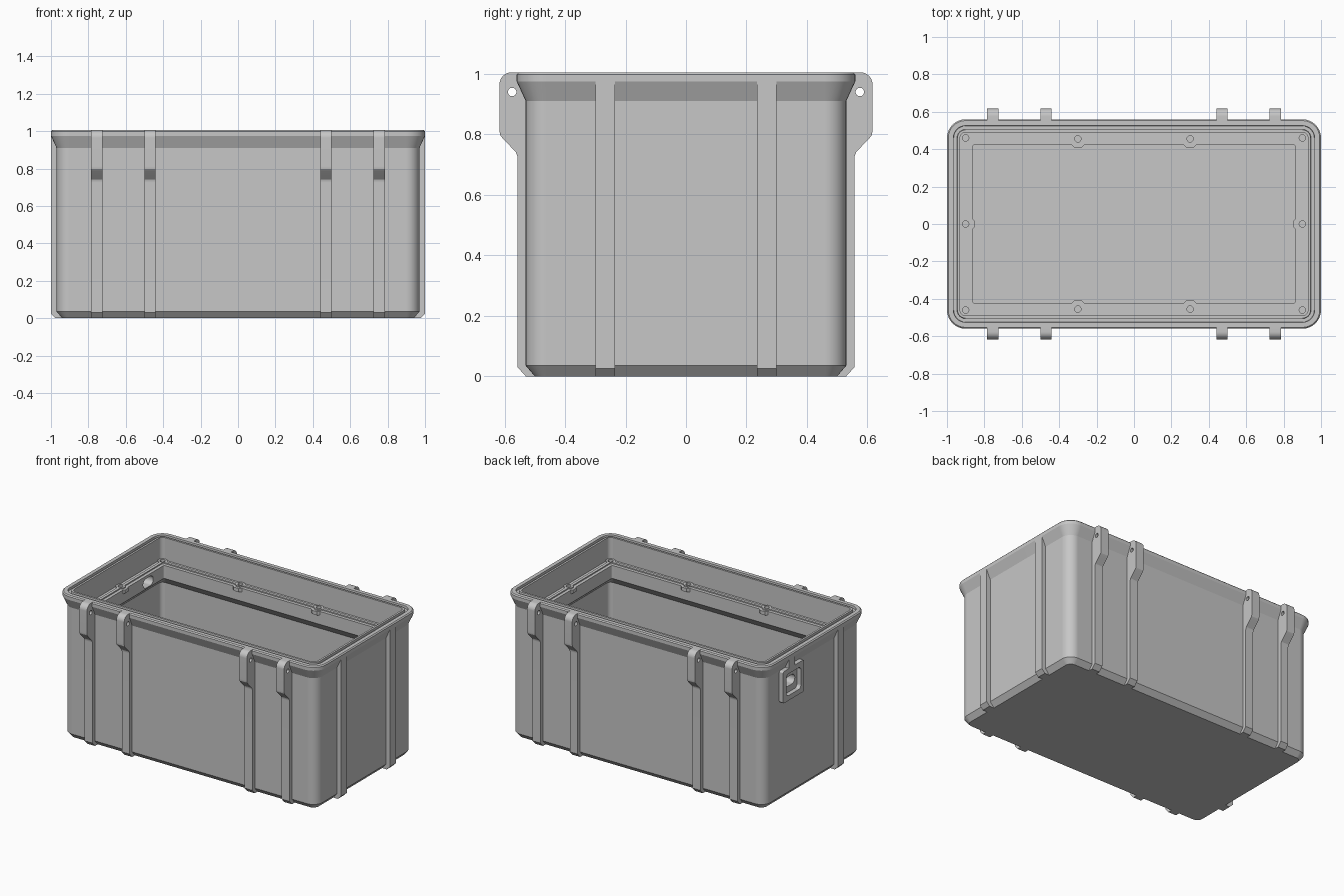
import bpy, bmesh, math
from mathutils import Matrix, Vector

old = bpy.data.objects.get("Cube")
if old:
    bpy.data.objects.remove(old, do_unlink=True)

grey = bpy.data.materials.new("light_grey")
grey.use_nodes = True
colour = (0.57, 0.57, 0.57, 1)
grey.diffuse_color = colour
grey.node_tree.nodes["Principled BSDF"].inputs["Base Color"].default_value = colour


def build(name, bm):
    """Turn a bmesh into a grey object."""
    bmesh.ops.recalc_face_normals(bm, faces=bm.faces)
    mesh = bpy.data.meshes.new(name)
    bm.to_mesh(mesh)
    bm.free()
    mesh.materials.append(grey)
    ob = bpy.data.objects.new(name, mesh)
    bpy.context.scene.collection.objects.link(ob)
    return ob


def activate(ob):
    bpy.ops.object.select_all(action="DESELECT")
    ob.select_set(True)
    bpy.context.view_layer.objects.active = ob


def cut(ob, cutter):
    """Subtract a cutter for good."""
    activate(ob)
    mod = ob.modifiers.new("cut", "BOOLEAN")
    mod.object = cutter
    mod.solver = "EXACT"
    mod.use_self = True
    bpy.ops.object.modifier_apply(modifier=mod.name)
    cutter.hide_render = True
    cutter.hide_viewport = True


def shade(ob):
    """Smooth the rounded parts, keep edges sharp and flat faces flat."""
    activate(ob)
    bpy.ops.object.shade_smooth_by_angle(angle=math.radians(20))
    mod = ob.modifiers.new("flat_faces", "WEIGHTED_NORMAL")
    mod.keep_sharp = True


def rounded_rect(hx, hy, r, steps=8):
    pts = []
    for k, (sx, sy) in enumerate([(1, 1), (-1, 1), (-1, -1), (1, -1)]):
        for i in range(steps + 1):
            a = math.pi / 2 * (k + i / steps)
            pts.append((sx * (hx - r) + r * math.cos(a), sy * (hy - r) + r * math.sin(a)))
    return pts


def prism(bm, pts, depth, matrix):
    """Extrude a flat outline by depth along its own z, then place it."""
    low = [bm.verts.new(matrix @ Vector((u, v, 0))) for u, v in pts]
    high = [bm.verts.new(matrix @ Vector((u, v, depth))) for u, v in pts]
    bm.faces.new(low)
    bm.faces.new(high)
    n = len(pts)
    for i in range(n):
        j = (i + 1) % n
        bm.faces.new((low[i], low[j], high[j], high[i]))


def circle(r, n):
    turns = [2 * math.pi * (i + .5) / n for i in range(n)]
    return [(r * math.cos(a), r * math.sin(a)) for a in turns]


# Frames that stand an outline upright and extrude it along x or y
def along_x(x, side=1):
    return Matrix(((0, 0, 1, x), (side, 0, 0, 0), (0, 1, 0, 0), (0, 0, 0, 1)))


def along_y(y, side=1):
    return Matrix(((side, 0, 0, 0), (0, 0, 1, y), (0, 1, 0, 0), (0, 0, 0, 1)))


# Crate shell: one section of (inset, height) swept round a rounded rectangle
section = [
    (.06, 0), (.03, .035), (.03, .91), (0, .975), (0, .998), (.007, 1.005),
    (.034, 1.005), (.036, .99), (.054, .99), (.056, 1.005), (.07, 1.005),
    (.07, .85), (.095, .85), (.095, .858), (.115, .858), (.115, .85),
    (.137, .85), (.137, .76), (.07, .695), (.07, .04),
]
bm = bmesh.new()
rings = []
for d, z in section:
    outline = rounded_rect(1 - d, .56 - d, max(.1 - d, .012))
    rings.append([bm.verts.new((x, y, z)) for x, y in outline])
for a, b in zip(rings, rings[1:]):
    n = len(a)
    for i in range(n):
        j = (i + 1) % n
        bm.faces.new((a[i], a[j], b[j], b[i]))
bm.faces.new(rings[0])
bm.faces.new(rings[-1])
shell = build("crate_shell", bm)

# Slot through the right end wall, behind the socket
socket_y, socket_z = .25, .8
socket_at = Matrix.Translation((0, socket_y, socket_z))
bm = bmesh.new()
prism(bm, rounded_rect(.055, .032, .03), .3, socket_at @ along_x(-1.1))
cut(shell, build("slot_cutter", bm))

# Screw bosses on the inner ledge
spots = [(sx * .9, sy * .46) for sx in (-1, 1) for sy in (-1, 1)]
spots += [(sx * .3, sy * .455) for sx in (-1, 1) for sy in (-1, 1)]
spots += [(sx * .9, 0) for sx in (-1, 1)]
bosses, holes = bmesh.new(), bmesh.new()
for x, y in spots:
    at = Matrix.Translation((x, y, .825))
    prism(bosses, circle(.032, 8), .033, at)
    prism(bosses, circle(.05, 8), .025, at)
    prism(holes, circle(.017, 24), .1, at)
boss_ob = build("screw_bosses", bosses)
hole_cutter = build("screw_hole_cutter", holes)
cut(shell, hole_cutter)
cut(boss_ob, hole_cutter)
shade(shell)
shade(boss_ob)

# Hinge ribs: full-height rib with a rounded lug at the top, front and back
arc = [(.577 + .04 * math.cos(t * math.pi / 12), .965 + .04 * math.sin(t * math.pi / 12)) for t in range(7)]
rib = [(.5, 0), (.53, 0), (.557, .03), (.557, .725), (.563, .742), (.605, .785), (.614, .797), (.617, .812)]
rib += arc + [(.55, 1.005), (.55, .98), (.515, .9), (.5, .9)]
bm, pins = bmesh.new(), bmesh.new()
for side in (-1, 1):
    for x in (-.755, -.47, .47, .755):
        prism(bm, rib, .06, along_x(x - .03, side))
        centre = Matrix.Translation((0, side * .575, .94))
        prism(pins, circle(.014, 24), .1, centre @ along_x(x - .05))
ribs = build("hinge_ribs", bm)
cut(ribs, build("pin_hole_cutter", pins))
shade(ribs)

# End ribs; the one at the socket is only a stub above it
end_rib = [(.94, 0), (.975, 0), (1, .025), (1, .975), (.94, .975)]
stub = [(.94, .89), (1, .89), (1, .975), (.94, .975)]
bm = bmesh.new()
for side in (-1, 1):
    for y in (-.2675, .2675):
        shape = stub if side < 0 and y > 0 else end_rib
        prism(bm, shape, .065, along_y(y - .0325, side))
shade(build("end_ribs", bm))

# Socket plate with a rounded window, on the right end
bm = bmesh.new()
prism(bm, rounded_rect(.115, .11, .012), .04, socket_at @ along_x(-1))
plate = build("socket_plate", bm)
bm = bmesh.new()
prism(bm, rounded_rect(.08, .075, .025), .1, socket_at @ along_x(-1.05))
cut(plate, build("socket_window_cutter", bm))
shade(plate)
